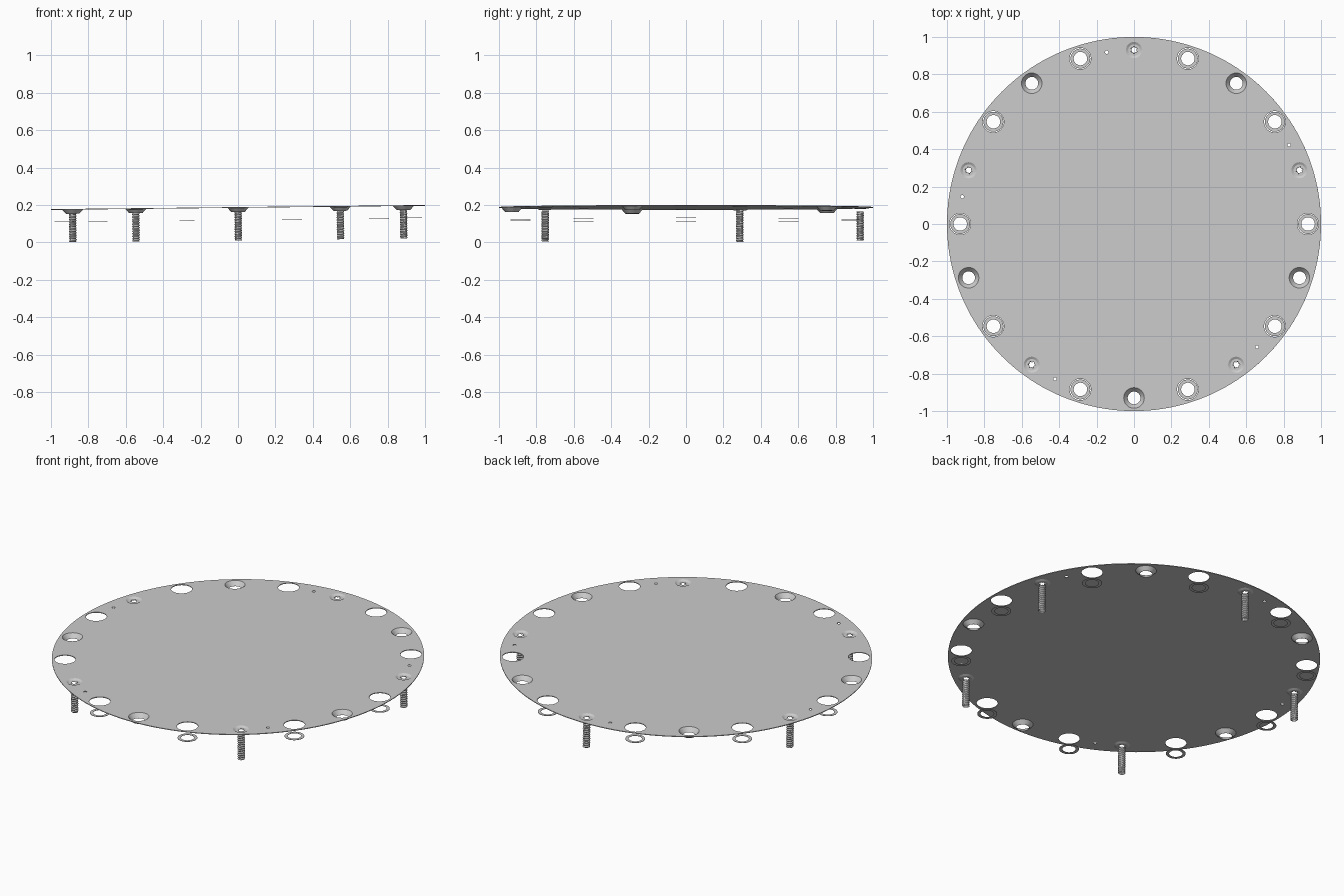
import bpy
import bmesh
from math import sin, cos, pi, radians
from mathutils import Matrix

cube = bpy.data.objects.get("Cube")
if cube:
    bpy.data.objects.remove(cube)

# One plain grey metal
GREY = (0.6, 0.6, 0.6, 1)
metal = bpy.data.materials.new("grey metal")
metal.use_nodes = True
metal.diffuse_color = GREY
for node in metal.node_tree.nodes:
    if node.type == 'BSDF_PRINCIPLED':
        node.inputs["Base Color"].default_value = GREY

# The whole assembly leans slightly, lower on its right
TILT = Matrix.Translation((0, 0, 0.189)) @ Matrix.Rotation(-0.011, 4, 'Y')
BOLT_CIRCLE = 0.93


def place(name, mesh, degrees=0, radius=0, depth=0):
    obj = bpy.data.objects.new(name, mesh)
    bpy.context.collection.objects.link(obj)
    obj.matrix_world = (TILT @ Matrix.Rotation(radians(degrees), 4, 'Z')
                        @ Matrix.Translation((radius, 0, -depth)))
    bpy.ops.object.select_all(action='DESELECT')
    obj.select_set(True)
    bpy.context.view_layer.objects.active = obj
    bpy.ops.object.shade_smooth_by_angle(angle=radians(30))
    return obj


def circle(r, sides=40, degrees=0, offset=0):
    cx, cy = offset * cos(radians(degrees)), offset * sin(radians(degrees))
    return [(cx + r * cos(2 * pi * i / sides), cy + r * sin(2 * pi * i / sides))
            for i in range(sides)]


def star(outer, inner, points=6):
    radii = (outer, inner)
    return [(radii[i % 2] * cos(pi * i / points), radii[i % 2] * sin(pi * i / points))
            for i in range(points * 2)]


def cut_sheet(name, outlines, thickness):
    """Flat sheet from nested outlines; inner outlines become holes."""
    curve = bpy.data.curves.new(name, 'CURVE')
    curve.dimensions = '2D'
    curve.fill_mode = 'BOTH'
    curve.extrude = thickness / 2
    for outline in outlines:
        spline = curve.splines.new('POLY')
        spline.points.add(len(outline) - 1)
        for point, (x, y) in zip(spline.points, outline):
            point.co = (x, y, 0, 1)
        spline.use_cyclic_u = True
    helper = bpy.data.objects.new(name, curve)
    bpy.context.collection.objects.link(helper)
    graph = bpy.context.evaluated_depsgraph_get()
    mesh = bpy.data.meshes.new_from_object(helper.evaluated_get(graph))
    bpy.data.objects.remove(helper)
    mesh.materials.clear()
    mesh.materials.append(metal)
    return mesh


def tube(name, rows, sides, ring_point, closed=False):
    """Skin a stack of rings; ring_point(row, angle) gives (radius, height)."""
    bm = bmesh.new()
    rings = []
    for row in range(rows):
        ring = []
        for s in range(sides):
            a = 2 * pi * s / sides
            r, z = ring_point(row, a)
            ring.append(bm.verts.new((r * cos(a), r * sin(a), z)))
        rings.append(ring)
    for row in range(rows if closed else rows - 1):
        low, high = rings[row], rings[(row + 1) % rows]
        for s in range(sides):
            t = (s + 1) % sides
            bm.faces.new((low[s], low[t], high[t], high[s]))
    bmesh.ops.recalc_face_normals(bm, faces=bm.faces)
    mesh = bpy.data.meshes.new(name)
    bm.to_mesh(mesh)
    bm.free()
    mesh.materials.append(metal)
    return mesh


def lathe(name, profile):
    return tube(name, len(profile), 40, lambda row, a: profile[row], closed=True)


# Angles of the parts around the bolt circle
screw_angles = [18 + 72 * i for i in range(5)]
sink_angles = [54 + 72 * i for i in range(5)]
ring_angles = [36 * i for i in range(10)]
pin_angles = [27 + 72 * i for i in range(5)]

# Round cover plate with every hole cut through
outlines = [circle(1, 160)]
for angles, size, sides in ((screw_angles, 0.043, 40), (sink_angles, 0.055, 40),
                            (ring_angles, 0.057, 40), (pin_angles, 0.009, 16)):
    outlines += [circle(size, sides, a, BOLT_CIRCLE) for a in angles]
place("cover_plate", cut_sheet("cover_plate", outlines, 0.004), depth=0.002)

# Loose flat washers under the large holes
washer = cut_sheet("washer", [circle(0.053), circle(0.036)], 0.002)
for a in ring_angles:
    place("washer", washer, a, BOLT_CIRCLE, 0.068)

# Countersunk cups pressed below the plate
cup = lathe("countersunk_cup", [(0.055, 0), (0.034, -0.025), (0.036, -0.026), (0.056, -0.004)])
for a in sink_angles:
    place("countersunk_cup", cup, a, BOLT_CIRCLE)

# Screws: shallow dished head, star socket and threaded shank
dish = lathe("screw_head_rim", [(0.043, 0), (0.031, -0.007), (0.031, -0.009), (0.043, -0.004)])
socket = cut_sheet("screw_socket", [circle(0.031), star(0.02, 0.012)], 0.002)
TOP, BOTTOM, ROWS, PITCH = -0.024, -0.178, 49, 0.0128


def thread(row, angle):
    z = TOP + (BOTTOM - TOP) * row / (ROWS - 1)
    phase = (z / PITCH - angle / (2 * pi)) % 1
    return 0.016 + 0.005 * (1 - abs(2 * phase - 1)), z


shank = tube("screw_shank", ROWS, 20, thread)
for a in screw_angles:
    place("screw_head_rim", dish, a, BOLT_CIRCLE)
    place("screw_socket", socket, a, BOLT_CIRCLE, 0.008)
    place("screw_shank", shank, a, BOLT_CIRCLE)
